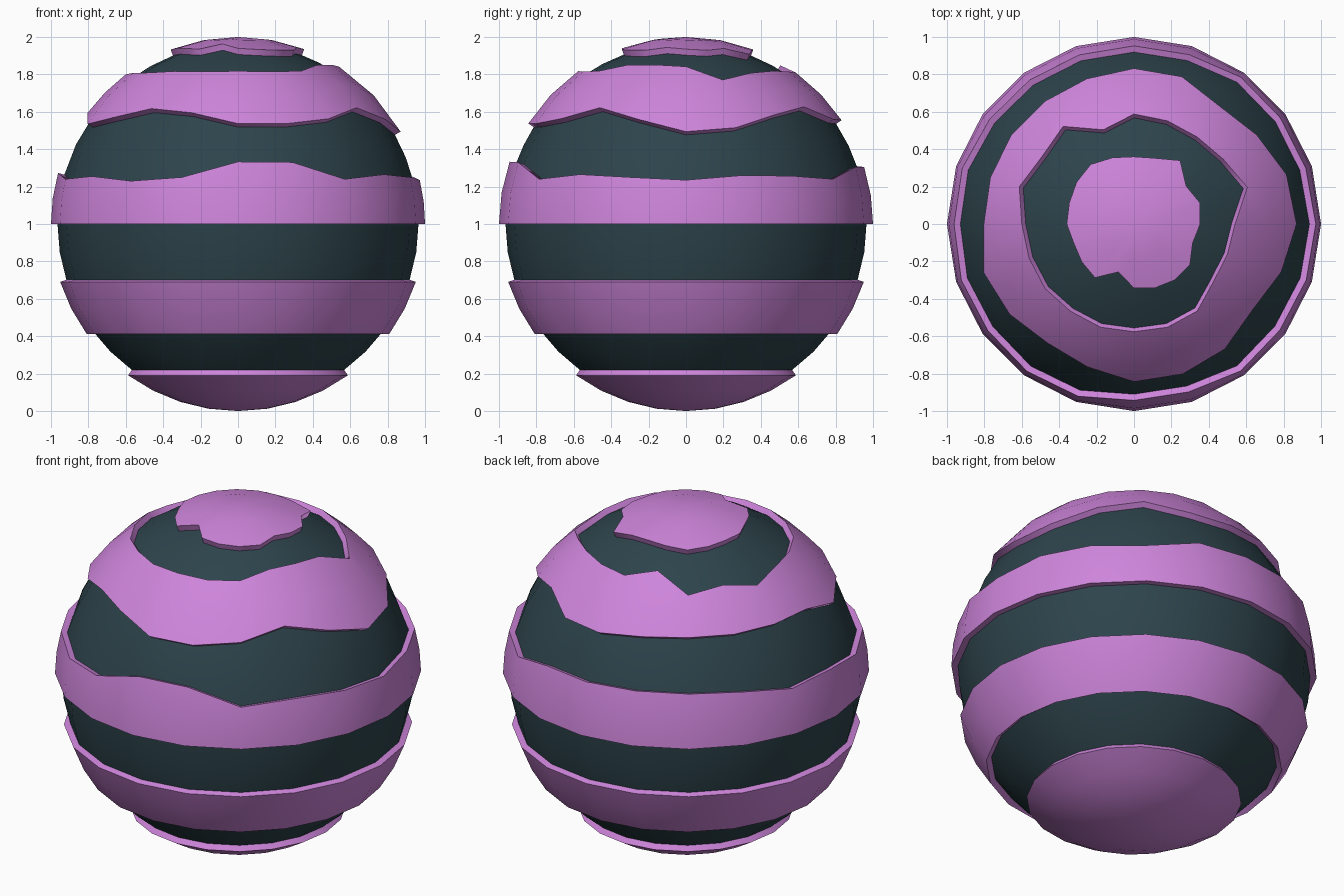
import bpy, bmesh, math

if "Cube" in bpy.data.objects:
    bpy.data.objects.remove(bpy.data.objects["Cube"])

SEG = 20          # sides around the ball
INNER = 0.965     # radius of the recessed dark stripes


def material(name, rgb):
    m = bpy.data.materials.new(name)
    m.diffuse_color = (*rgb, 1)
    m.use_nodes = True
    m.node_tree.nodes["Principled BSDF"].inputs["Base Color"].default_value = m.diffuse_color
    return m


def level(deg):
    return [math.radians(deg)] * SEG


# Stripe borders as latitudes, one per side, counter-clockwise from +x.
# Uneven borders are given by height above the centre or by distance from the axis.
wave_a = [math.asin(h) for h in (
    .235, .26, .257, .24, .305, .305, .31, .31, .30, .26,
    .273, .24, .255, .23, .25, .333, .33, .24, .265, .25)]
wave_b = [math.asin(h) for h in (
    .494, .515, .585, .627, .56, .555, .577, .585, .585, .59,
    .595, .535, .57, .617, .595, .537, .537, .563, .622, .56)]
wave_c = [math.acos(r) for r in (
    .54, .637, .59, .575, .58, .588, .53, .645, .61, .645,
    .60, .59, .588, .577, .58, .576, .58, .575, .525, .525)]
wave_d = [math.acos(r) for r in (
    .354, .37, .345, .42, .37, .36, .373, .394, .38, .364,
    .36, .338, .345, .355, .27, .343, .36, .37, .37, .33)]

borders = [level(-54), level(-36), level(-18), level(0),
           wave_a, wave_b, wave_c, wave_d]

bm = bmesh.new()


def ring(lats, radius):
    out = []
    for i, la in enumerate(lats):
        a = 2 * math.pi * i / SEG
        out.append(bm.verts.new((radius * math.cos(la) * math.cos(a),
                                 radius * math.cos(la) * math.sin(a),
                                 1 + radius * math.sin(la))))
    return out


def bridge(lo, hi, mat):
    for i in range(SEG):
        j = (i + 1) % SEG
        f = bm.faces.new((lo[i], lo[j], hi[j], hi[i]))
        f.material_index = mat
        f.smooth = True


def middle(a, b, t=0.5):
    return [x + (y - x) * t for x, y in zip(a, b)]


def sharpen(verts):
    for i in range(SEG):
        e = bm.edges.get((verts[i], verts[(i + 1) % SEG]))
        e.smooth = False


# Bottom cap
pole = bm.verts.new((0, 0, 0))
prev = ring(level(-81), 1)
for i in range(SEG):
    f = bm.faces.new((pole, prev[(i + 1) % SEG], prev[i]))
    f.smooth = True
for deg in (-72, -63, -54):
    cur = ring(level(deg), 1)
    bridge(prev, cur, 0)
    prev = cur

# Alternating recessed and raised stripes, joined by steps
raised = True
creases = []
for k, b in enumerate(borders):
    stepped = ring(b, INNER if raised else 1)
    bridge(prev, stepped, 0)
    creases += [prev, stepped]
    raised = not raised
    prev = stepped
    if k + 1 < len(borders):
        nxt = borders[k + 1]
        rad = 1 if raised else INNER
        mid, top = ring(middle(b, nxt), rad), ring(nxt, rad)
        bridge(prev, mid, 0 if raised else 1)
        bridge(mid, top, 0 if raised else 1)
        prev = top

# Top cap
mid = ring(middle(wave_d, level(90)), 1)
bridge(prev, mid, 0)
tip = bm.verts.new((0, 0, 2))
for i in range(SEG):
    f = bm.faces.new((mid[i], mid[(i + 1) % SEG], tip))
    f.smooth = True

for c in creases:
    sharpen(c)
bm.normal_update()

mesh = bpy.data.meshes.new("striped_ball")
bm.to_mesh(mesh)
bm.free()
mesh.materials.append(material("orchid pink", (0.62, 0.235, 0.71)))
mesh.materials.append(material("dark slate teal", (0.026, 0.057, 0.071)))
ball = bpy.data.objects.new("striped_ball", mesh)
bpy.context.collection.objects.link(ball)
